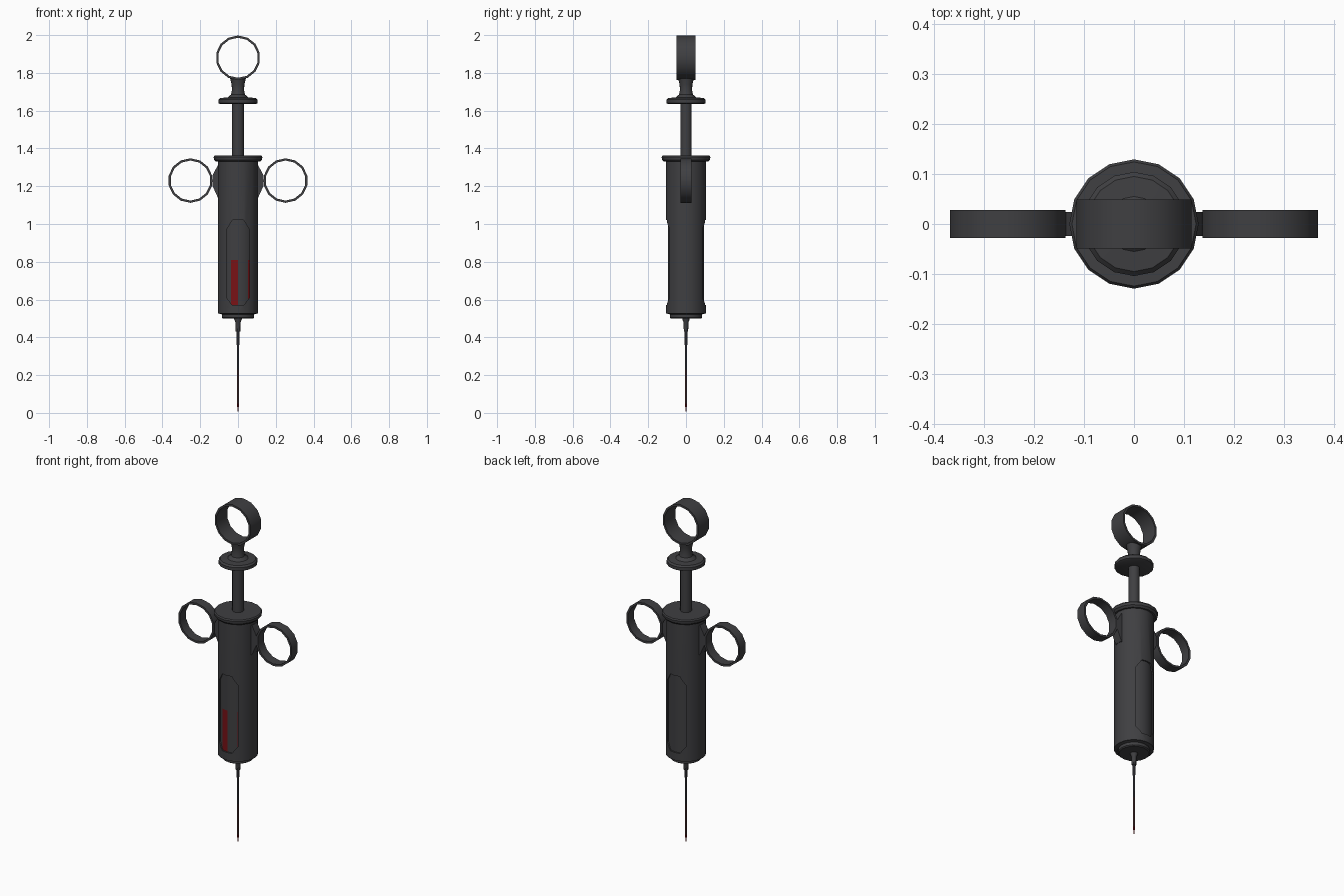
import bpy, bmesh, math
from mathutils import Matrix

if "Cube" in bpy.data.objects:
    bpy.data.objects.remove(bpy.data.objects["Cube"])


def material(name, rgb):
    m = bpy.data.materials.new(name)
    m.diffuse_color = (*rgb, 1)
    m.use_nodes = True
    m.node_tree.nodes["Principled BSDF"].inputs["Base Color"].default_value = m.diffuse_color
    return m


GREY = material("dark steel", (0.05, 0.05, 0.054))
NEEDLE = material("needle steel", (0.065, 0.065, 0.08))
STAIN = material("stained steel", (0.13, 0.055, 0.055))
RED = material("red fluid", (0.19, 0.006, 0.008))


def finish(bm, name, mats, smooth=True):
    bmesh.ops.remove_doubles(bm, verts=bm.verts, dist=1e-6)
    bmesh.ops.recalc_face_normals(bm, faces=bm.faces)
    me = bpy.data.meshes.new(name)
    bm.to_mesh(me)
    bm.free()
    for m in mats:
        me.materials.append(m)
    ob = bpy.data.objects.new(name, me)
    bpy.context.collection.objects.link(ob)
    if smooth:
        bpy.context.view_layer.objects.active = ob
        for o in bpy.context.selected_objects:
            o.select_set(False)
        ob.select_set(True)
        bpy.ops.object.shade_smooth_by_angle(angle=math.radians(35))
    return ob


def lathe(name, profile, sides, mats=(GREY,), closed=False, matrix=None, rule=None):
    """Spin an (r, z) profile about z; closed joins its last point to the first."""
    bm = bmesh.new()
    rows = [[bm.verts.new((r * math.cos(2 * math.pi * i / sides),
                           r * math.sin(2 * math.pi * i / sides), z))
             for i in range(sides)] for r, z in profile]
    n = len(rows)
    for k in range(n if closed else n - 1):
        a, b = rows[k], rows[(k + 1) % n]
        for i in range(sides):
            j = (i + 1) % sides
            bm.faces.new((a[i], a[j], b[j], b[i]))
    if not closed:
        bm.faces.new(rows[0])
        bm.faces.new(rows[-1])
    if rule:
        for f in bm.faces:
            f.material_index = rule(f.calc_center_median())
    if matrix:
        bm.transform(matrix)
    return finish(bm, name, mats)


def prism(name, outline, half_depth):
    """Extrude an (x, z) outline symmetrically along y."""
    bm = bmesh.new()
    f = bm.faces.new([bm.verts.new((x, -half_depth, z)) for x, z in outline])
    ext = bmesh.ops.extrude_face_region(bm, geom=[f])
    bmesh.ops.translate(bm, vec=(0, 2 * half_depth, 0),
                        verts=[v for v in ext["geom"] if isinstance(v, bmesh.types.BMVert)])
    return finish(bm, name, (GREY,), False)


def finger_ring(name, x, z, y_half):
    m = Matrix.Translation((x, 0, z)) @ Matrix.Rotation(math.pi / 2, 4, "X")
    ro, ri = 0.118, 0.106
    lathe(name, [(ri, -y_half), (ro, -y_half), (ro, y_half), (ri, y_half)],
          14, closed=True, matrix=m @ Matrix.Rotation(math.pi / 14, 4, "Z"))


# barrel shell with front and back windows
barrel = lathe("barrel", [(0.099, 0.525), (0.107, 0.525), (0.107, 1.335), (0.099, 1.335)],
               16, closed=True)
c, w, lo, hi = 0.03, 0.06, 0.57, 1.02
cutter = prism("window_cutter", [(-w + c, lo), (w - c, lo), (w, lo + 0.04), (w, hi - 0.05),
                                 (w - c, hi), (-w + c, hi), (-w, hi - 0.05), (-w, lo + 0.04)], 0.3)
cutter.hide_render = True
mod = barrel.modifiers.new("windows", "BOOLEAN")
mod.object = cutter
mod.operation = "DIFFERENCE"
mod.solver = "EXACT"
bpy.context.view_layer.objects.active = barrel
bpy.ops.object.modifier_apply(modifier=mod.name)
bpy.data.objects.remove(cutter)


# inner tube, with red fluid showing on part of the front
def fluid(p):
    strip = -0.038 < p.x < 0 or 0.052 < p.x < 0.07
    return int(p.y < -0.05 and 0.53 < p.z < 0.8 and strip)


lathe("inner_tube", [(0.096, 0.53), (0.096, 0.81), (0.096, 1.33)], 32, (GREY, RED), rule=fluid)

# end caps
lathe("barrel_flange", [(0.117, 1.33), (0.127, 1.34), (0.129, 1.355), (0.124, 1.362)], 16)
lathe("barrel_bottom", [(0.080, 0.5), (0.086, 0.505), (0.086, 0.522), (0.105, 0.527)], 16)

# plunger: rod, stop disc and flared neck
lathe("plunger_rod", [(0.031, 1.34), (0.031, 1.645)], 14)
lathe("plunger_disc", [(0.095, 1.635), (0.104, 1.64), (0.104, 1.658), (0.095, 1.667),
                       (0.055, 1.67), (0.037, 1.685), (0.032, 1.71), (0.034, 1.74),
                       (0.042, 1.772)], 16)
finger_ring("thumb_ring", 0, 1.88, 0.049)

# side finger rings and their brackets
for side, s in (("right", 1), ("left", -1)):
    finger_ring(side + "_finger_ring", s * 0.252, 1.23, 0.028)
    prism(side + "_bracket", [(s * 0.09, 1.13), (s * 0.107, 1.14), (s * 0.134, 1.2),
                              (s * 0.137, 1.23), (s * 0.134, 1.26), (s * 0.107, 1.31),
                              (s * 0.09, 1.31)], 0.024)

# needle hub and needle, stained towards the tip
lathe("needle_hub", [(0.012, 0.43), (0.014, 0.48), (0.02, 0.495), (0.02, 0.505)], 10)
lathe("needle", [(0.0005, 0.0), (0.006, 0.05), (0.006, 0.23), (0.007, 0.44)], 8,
      (NEEDLE, STAIN, RED), rule=lambda p: 2 if p.z < 0.045 else 1 if p.z < 0.22 else 0)
